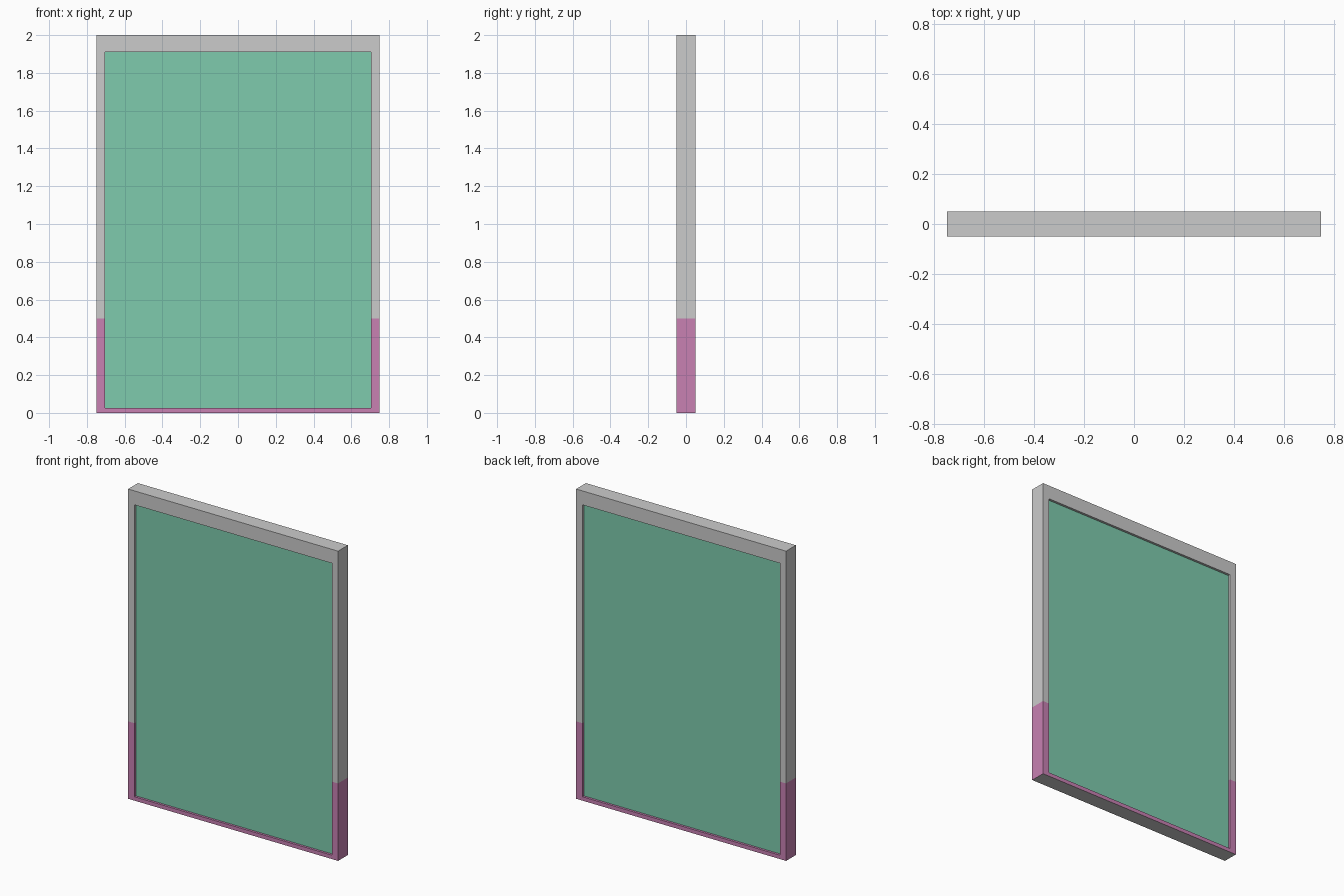
import bpy, bmesh

if "Cube" in bpy.data.objects:
    bpy.data.objects.remove(bpy.data.objects["Cube"])

W, D, H = 0.75, 0.05, 2.0            # outer half width, half depth, height
IW, Z0, Z1 = 0.705, 0.025, 1.91      # opening half width, bottom, top
PAINT = 0.5                          # height of the painted base band


def material(name, rgb):
    m = bpy.data.materials.new(name)
    m.diffuse_color = (*rgb, 1)
    m.use_nodes = True
    m.node_tree.nodes["Principled BSDF"].inputs["Base Color"].default_value = m.diffuse_color
    return m


def make_object(name, bm, mats):
    bmesh.ops.recalc_face_normals(bm, faces=bm.faces)
    me = bpy.data.meshes.new(name)
    bm.to_mesh(me)
    bm.free()
    ob = bpy.data.objects.new(name, me)
    bpy.context.collection.objects.link(ob)
    for m in mats:
        me.materials.append(m)
    return ob


grey = material("frame_grey", (0.8, 0.8, 0.8))
pink = material("base_pink", (0.58, 0.22, 0.45))
green = material("panel_green", (0.21, 0.6, 0.42))

# Frame: ring profile between outer and inner rectangles, front and back
bm = bmesh.new()
rects = [[(-W, 0), (W, 0), (W, H), (-W, H)],
         [(-IW, Z0), (IW, Z0), (IW, Z1), (-IW, Z1)]]
loops = [[bm.verts.new((x, y, z)) for x, z in rects[r]]
         for r, y in ((0, -D), (1, -D), (1, D), (0, D))]
for a, b in zip(loops, loops[1:] + loops[:1]):
    for i in range(4):
        j = (i + 1) % 4
        bm.faces.new((a[i], a[j], b[j], b[i]))

# Painted band: cut at its height and colour everything but the underside
bmesh.ops.bisect_plane(bm, geom=bm.verts[:] + bm.edges[:] + bm.faces[:],
                       plane_co=(0, 0, PAINT), plane_no=(0, 0, 1))
for f in bm.faces:
    z = f.calc_center_median().z
    f.material_index = 1 if 0.001 < z < PAINT else 0
make_object("frame", bm, [grey, pink])

# Panel: slab slightly recessed on both sides
bm = bmesh.new()
bmesh.ops.create_cube(bm, size=1)
for v in bm.verts:
    v.co = (v.co.x * 2 * IW, v.co.y * 0.07, Z0 + (v.co.z + 0.5) * (Z1 - Z0))
make_object("panel", bm, [green])
